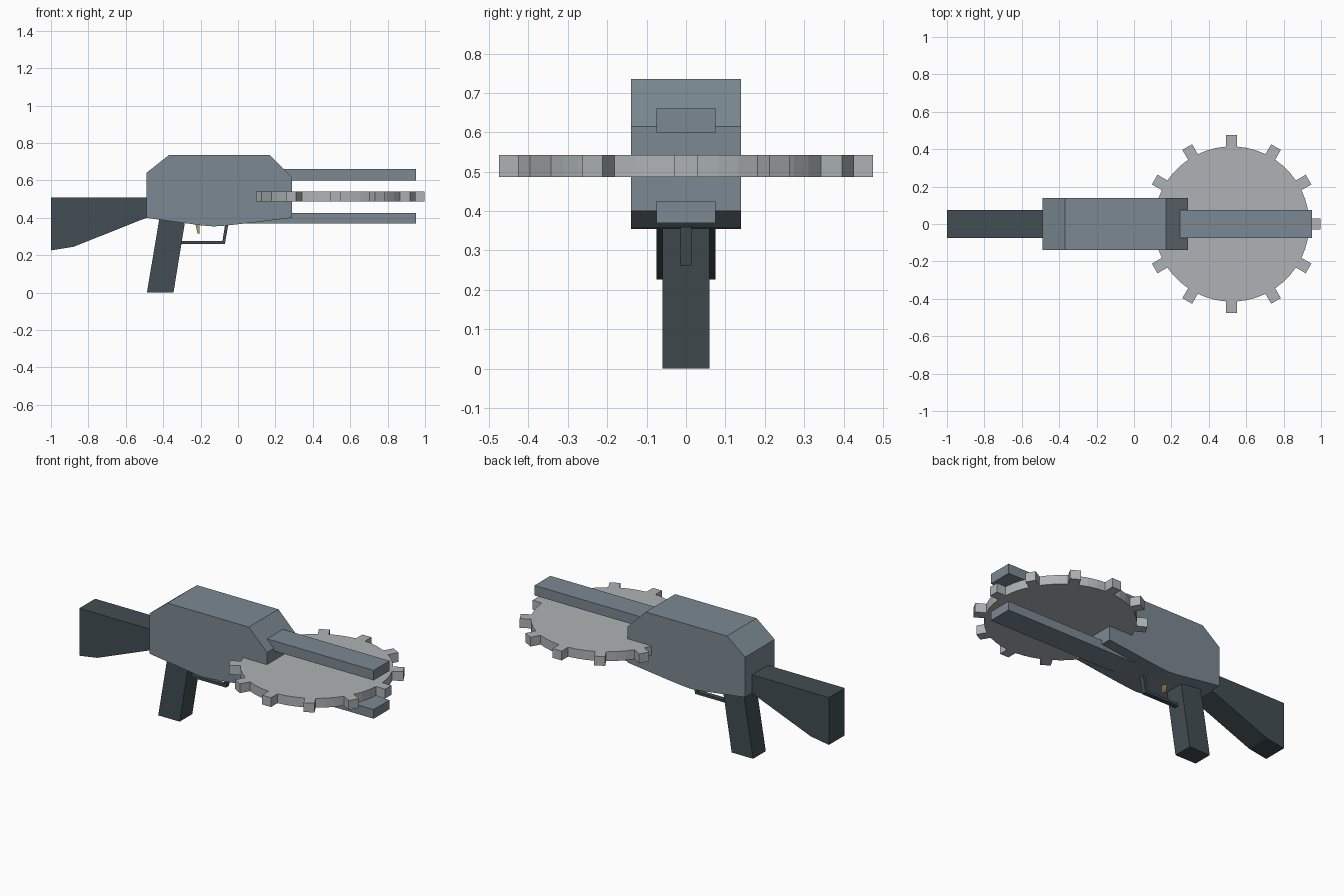
import bpy, bmesh, math

if "Cube" in bpy.data.objects:
    bpy.data.objects.remove(bpy.data.objects["Cube"])


def material(name, rgb):
    m = bpy.data.materials.new(name)
    m.diffuse_color = (*rgb, 1)
    m.use_nodes = True
    m.node_tree.nodes["Principled BSDF"].inputs["Base Color"].default_value = m.diffuse_color
    return m


steel = material("blue_grey_steel", (0.20, 0.25, 0.29))
dark = material("dark_grip", (0.055, 0.075, 0.085))
silver = material("blade_silver", (0.42, 0.45, 0.46))
brass = material("trigger_brass", (0.50, 0.30, 0.12))


def prism(name, pts, half, mat):
    """Extrude an (x, z) side profile symmetrically along y."""
    bm = bmesh.new()
    face = bm.faces.new([bm.verts.new((x, -half, z)) for x, z in pts])
    new = bmesh.ops.extrude_face_region(bm, geom=[face])["geom"]
    bmesh.ops.translate(bm, vec=(0, 2 * half, 0),
                        verts=[v for v in new if isinstance(v, bmesh.types.BMVert)])
    return finish(name, bm, mat)


def finish(name, bm, mat):
    bmesh.ops.recalc_face_normals(bm, faces=bm.faces)
    me = bpy.data.meshes.new(name)
    bm.to_mesh(me)
    bm.free()
    me.materials.append(mat)
    ob = bpy.data.objects.new(name, me)
    bpy.context.collection.objects.link(ob)
    return ob


# Main housing with chamfered top and bellied underside
prism("housing", [(-0.49, 0.64), (-0.37, 0.735), (0.17, 0.735), (0.29, 0.615),
                  (0.29, 0.40), (0.04, 0.37), (-0.08, 0.357), (-0.13, 0.354),
                  (-0.20, 0.36), (-0.49, 0.40)], 0.14, steel)

# Shoulder stock and pistol grip
prism("stock", [(-1.0, 0.51), (-0.48, 0.51), (-0.48, 0.404), (-0.88, 0.245),
                (-1.0, 0.226)], 0.075, dark)
prism("grip", [(-0.42, 0.40), (-0.28, 0.40), (-0.345, 0.0), (-0.487, 0.0)], 0.06, dark)

# Bars above and below the blade
for name, x0, z0, z1 in (("upper_bar", 0.24, 0.60, 0.66), ("lower_bar", 0.04, 0.37, 0.425)):
    prism(name, [(x0, z0), (0.952, z0), (0.952, z1), (x0, z1)], 0.075, steel)

# Trigger and its guard
prism("trigger", [(-0.228, 0.37), (-0.206, 0.37), (-0.206, 0.314), (-0.217, 0.318)],
      0.01, brass)
prism("trigger_guard", [(-0.31, 0.26), (-0.07, 0.26), (-0.052, 0.365), (-0.069, 0.365),
                        (-0.083, 0.275), (-0.31, 0.275)], 0.014, dark)

# Toothed disc blade: thin cylinder with twelve square teeth
CX, Z0, Z1, R, TIP, W = 0.522, 0.486, 0.542, 0.415, 0.475, 0.03
STEPS = 3
outline = []
root = math.asin(W / R)
for i in range(12):
    a = math.tau * i / 12
    for r, t in ((R * math.cos(root), -W), (TIP, -W), (TIP, W), (R * math.cos(root), W)):
        outline.append((CX + r * math.cos(a) - t * math.sin(a),
                        r * math.sin(a) + t * math.cos(a)))
    gap = math.tau / 12 - 2 * root
    for k in range(1, STEPS):
        b = a + root + gap * k / STEPS
        outline.append((CX + R * math.cos(b), R * math.sin(b)))
bm = bmesh.new()
face = bm.faces.new([bm.verts.new((x, y, Z0)) for x, y in outline])
new = bmesh.ops.extrude_face_region(bm, geom=[face])["geom"]
bmesh.ops.translate(bm, vec=(0, 0, Z1 - Z0),
                    verts=[v for v in new if isinstance(v, bmesh.types.BMVert)])
finish("saw_blade", bm, silver)
